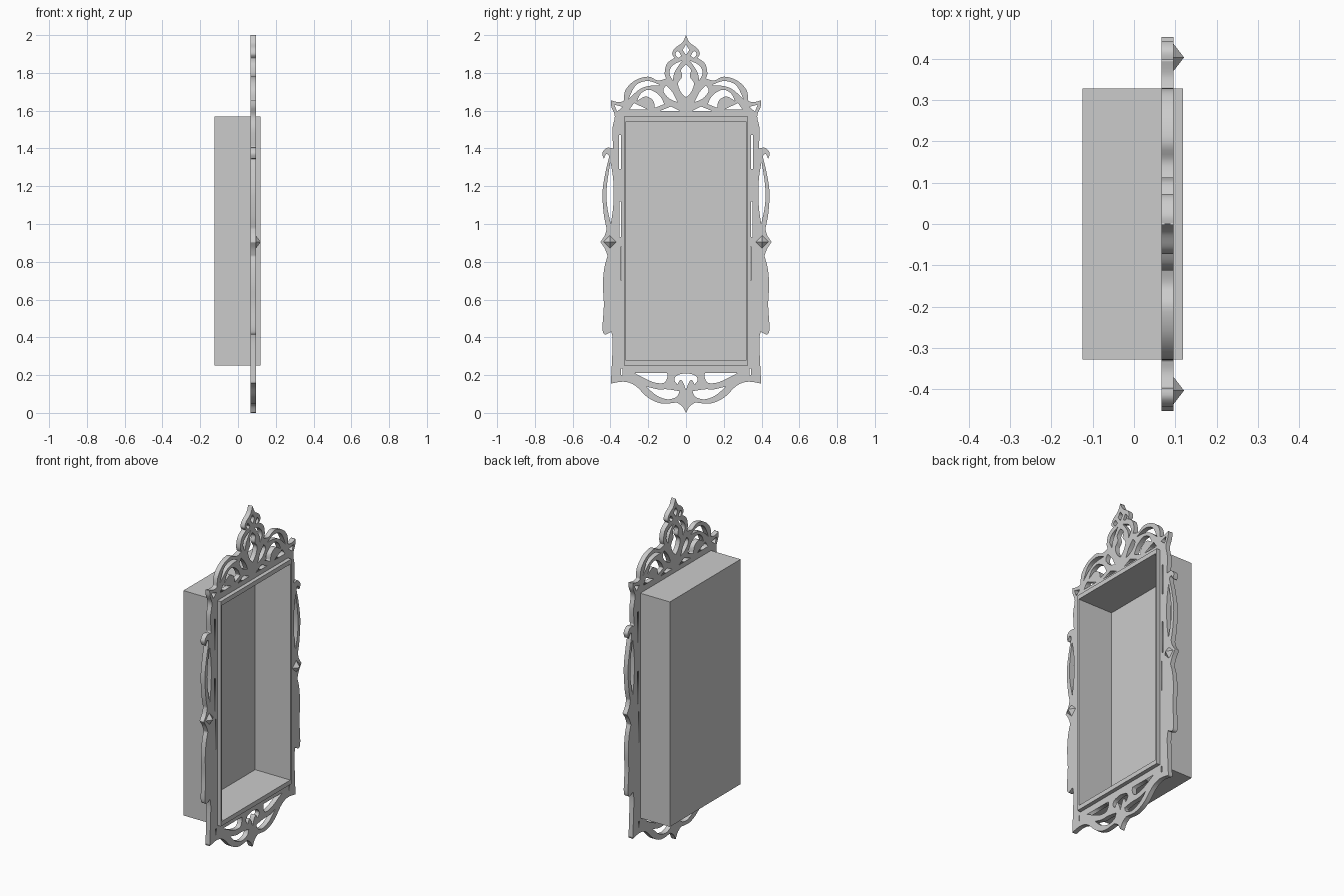
import bpy, bmesh
from math import pi
from mathutils import Matrix, Vector

cube = bpy.data.objects.get("Cube")
if cube:
    bpy.data.objects.remove(cube, do_unlink=True)

grey = bpy.data.materials.new("plain grey")
grey.use_nodes = True
grey.diffuse_color = (0.6, 0.6, 0.6, 1)
grey.node_tree.nodes["Principled BSDF"].inputs["Base Color"].default_value = grey.diffuse_color


def smooth(run, steps=5):
    """Points of a smooth curve through an open run, without the last point."""
    pts = [Vector(p) for p in run]
    if len(pts) == 2:
        return pts[:1]
    padded = [pts[0]] + pts + [pts[-1]]
    result = []
    for a, b, c, d in zip(padded, padded[1:], padded[2:], padded[3:]):
        for i in range(steps):
            t = i / steps
            result.append(b + (c - a) * t / 2 + (2 * a - 5 * b + 4 * c - d) * t**2 / 2
                          + (3 * b - a - 3 * c + d) * t**3 / 2)
    return result


def chain(runs):
    """Join smooth runs, keeping a sharp corner wherever two runs meet."""
    return [p for run in runs for p in smooth(run)] + [Vector(runs[-1][-1])]


def mirrored(points):
    return [Vector((-p.x, p.y)) for p in reversed(points)]


def rectangle(left, right, low, high):
    return [Vector(p) for p in ((left, low), (right, low), (right, high), (left, high))]


def add_loop(curve, points):
    spline = curve.splines.new('POLY')
    spline.points.add(len(points) - 1)
    for target, p in zip(spline.points, points):
        target.co = (p.x, p.y, 0, 1)
    spline.use_cyclic_u = True


def mesh_object(name, bm):
    mesh = bpy.data.meshes.new(name)
    bmesh.ops.recalc_face_normals(bm, faces=bm.faces)
    bm.to_mesh(mesh)
    bm.free()
    mesh.materials.append(grey)
    obj = bpy.data.objects.new(name, mesh)
    bpy.context.collection.objects.link(obj)
    return obj


# Half outline of the frame from finial to bottom point, as (across, up)
half_outline = [
    # finial and crest
    [(0, 2), (.02, 1.96), (.06, 1.93), (.073, 1.9), (.06, 1.88)],
    [(.06, 1.88), (.1, 1.85), (.113, 1.8), (.105, 1.77)],
    [(.105, 1.77), (.15, 1.76), (.2, 1.78), (.27, 1.76), (.32, 1.71), (.33, 1.65)],
    [(.33, 1.65), (.36, 1.645), (.398, 1.655)],
    [(.398, 1.655), (.395, 1.62), (.377, 1.57), (.39, 1.5), (.385, 1.4)],
    # hook and side handle
    [(.385, 1.4), (.42, 1.403), (.443, 1.375), (.435, 1.345)],
    [(.435, 1.345), (.422, 1.37), (.408, 1.355), (.425, 1.28), (.442, 1.17),
     (.435, 1.05), (.42, .975)],
    # side point and lower wing
    [(.42, .975), (.43, .94), (.453, .905)],
    [(.453, .905), (.43, .87), (.415, .83)],
    [(.415, .83), (.432, .77), (.44, .68), (.435, .57), (.442, .45), (.43, .415), (.395, .43)],
    [(.395, .43), (.388, .38), (.393, .25), (.398, .155)],
    # skirt and bottom point
    [(.398, .155), (.33, .165), (.27, .145), (.2, .08), (.13, .05), (.05, .055)],
    [(.05, .055), (.02, .035), (0, 0)],
]

# Openings crossing the centre line, given as right halves
centre_holes = [
    [[(0, 1.95), (.018, 1.922)], [(.018, 1.922), (0, 1.895)]],
    [[(0, 1.845), (.026, 1.815), (.02, 1.78), (.042, 1.745), (.028, 1.7), (0, 1.67)]],
    [[(0, .21), (.045, .2), (.062, .175), (.045, .15)], [(.045, .15), (.03, .175), (.015, .16), (0, .12)]],
]

# Openings repeated on both sides: crest, skirt and handle
crest_holes = [
    [[(.025, 1.89), (.042, 1.915), (.056, 1.9), (.042, 1.88), (.025, 1.89)]],
    [[(.02, 1.865), (.07, 1.84), (.088, 1.8), (.07, 1.76)],
     [(.07, 1.76), (.062, 1.8), (.045, 1.83), (.02, 1.865)]],
    [[(.045, 1.645), (.07, 1.695), (.105, 1.735)], [(.105, 1.735), (.12, 1.705), (.09, 1.665), (.045, 1.645)]],
    [[(.135, 1.735), (.2, 1.757), (.265, 1.735), (.305, 1.66)],
     [(.305, 1.66), (.25, 1.71), (.2, 1.73), (.135, 1.735)]],
    [[(.115, 1.635), (.14, 1.68), (.19, 1.71), (.235, 1.695), (.26, 1.65)],
     [(.26, 1.65), (.215, 1.675), (.175, 1.655), (.165, 1.615)], [(.165, 1.615), (.115, 1.635)]],
    [[(.2, 1.605), (.3, 1.605)], [(.3, 1.605), (.275, 1.64)], [(.275, 1.64), (.2, 1.605)]],
    [[(.03, 1.598), (.14, 1.598)], [(.14, 1.598), (.08, 1.622)], [(.08, 1.622), (.03, 1.598)]],
    [[(.335, 1.62), (.38, 1.632)], [(.38, 1.632), (.365, 1.595)], [(.365, 1.595), (.335, 1.62)]],
]
lower_holes = [
    [[(.275, .212), (.1, .212)], [(.1, .212), (.1, .185), (.12, .158), (.18, .165), (.275, .212)]],
    [[(.035, .115), (.1, .125), (.15, .125), (.21, .14)],
     [(.21, .14), (.16, .095), (.1, .072), (.05, .085), (.035, .115)]],
    [[(.4, 1.33), (.419, 1.2), (.418, 1.1), (.398, 1)], [(.398, 1), (.385, 1.1), (.385, 1.23), (.4, 1.33)]],
]
slots = [(.344, .354, 1.29, 1.47), (.344, .352, .93, 1.12),
         (.341, .345, .7, .88), (.336, .344, .2, .235)]

# Fretwork frame: one outline with openings, extruded
curve = bpy.data.curves.new("fretwork_frame", 'CURVE')
curve.dimensions = '2D'
curve.fill_mode = 'BOTH'
curve.extrude = 0.014
for half in [half_outline] + centre_holes:
    points = chain(half)
    add_loop(curve, points + mirrored(points)[1:-1])
pairs = [chain(hole)[:-1] for hole in crest_holes + lower_holes]
pairs += [rectangle(*slot) for slot in slots]
for points in pairs:
    add_loop(curve, points)
    add_loop(curve, mirrored(points))
add_loop(curve, rectangle(-.32, .32, .262, 1.555))
curve.materials.append(grey)
frame = bpy.data.objects.new("fretwork_frame", curve)
bpy.context.collection.objects.link(frame)
frame.rotation_euler = (pi / 2, 0, pi / 2)
frame.location.x = 0.081
bpy.ops.object.select_all(action='DESELECT')
frame.select_set(True)
bpy.context.view_layer.objects.active = frame
bpy.ops.object.convert(target='MESH')

# Deep open cabinet behind the frame
bm = bmesh.new()
bmesh.ops.create_cube(bm, size=1)
bmesh.ops.scale(bm, vec=(.243, .656, 1.32), verts=bm.verts)
bmesh.ops.translate(bm, vec=(-.0035, 0, .91), verts=bm.verts)
front = max(bm.faces, key=lambda f: f.calc_center_median().x)
bmesh.ops.inset_individual(bm, faces=[front], thickness=.016)
front = max((f for f in bm.faces if all(abs(v.co.y) < .32 for v in f.verts)),
            key=lambda f: f.calc_center_median().x)
for v in front.verts:
    v.co.z += .015 if v.co.z < .91 else -.015
pushed = bmesh.ops.extrude_discrete_faces(bm, faces=[front])["faces"][0]
for v in pushed.verts:
    v.co.x = -.11
mesh_object("cabinet_box", bm)

# Faceted studs on the side points
for side, name in ((-1, "right_stud"), (1, "left_stud")):
    bm = bmesh.new()
    bmesh.ops.create_cone(bm, cap_ends=True, segments=4, radius1=.035, radius2=0, depth=.027,
                          matrix=Matrix.Rotation(pi / 2, 4, 'Y'))
    bmesh.ops.translate(bm, vec=(.1075, side * .403, .905), verts=bm.verts)
    mesh_object(name, bm)
